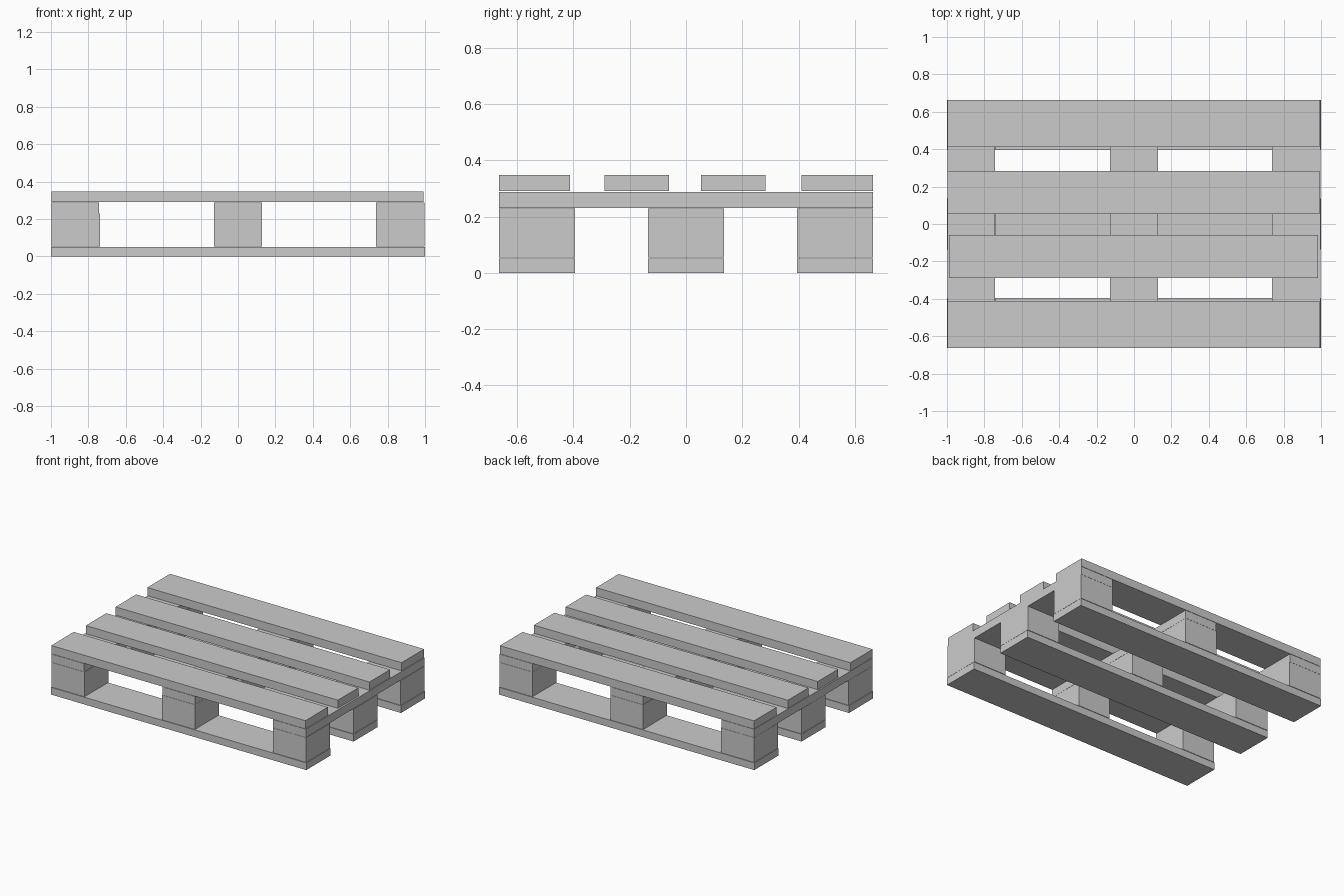
import bpy
import bmesh

if "Cube" in bpy.data.objects:
    bpy.data.objects.remove(bpy.data.objects["Cube"])


def box(name, x, y, z):
    """Axis-aligned box from (min, max) ranges."""
    bm = bmesh.new()
    bmesh.ops.create_cube(bm, size=1)
    for v in bm.verts:
        for i, (lo, hi) in enumerate((x, y, z)):
            v.co[i] = lo if v.co[i] < 0 else hi
    mesh = bpy.data.meshes.new(name)
    bm.to_mesh(mesh)
    bm.free()
    obj = bpy.data.objects.new(name, mesh)
    bpy.context.collection.objects.link(obj)


rows = {"front": (-0.664, -0.395), "middle": (-0.135, 0.135), "back": (0.395, 0.664)}
columns = {"left": (-0.998, -0.738), "centre": (-0.129, 0.127), "right": (0.738, 0.998)}

# Bottom runners with three spacer blocks on each
for row, y in rows.items():
    box(f"{row}_bottom_board", (-1, 1), y, (0, 0.051))
    for column, x in columns.items():
        box(f"{row}_{column}_block", x, y, (0.054, 0.229))

# Cross boards resting on the blocks
cross = {"left": (-0.998, -0.742), "centre": (-0.127, 0.127), "right": (0.738, 0.996)}
for column, x in cross.items():
    box(f"{column}_cross_board", x, (-0.664, 0.664), (0.230, 0.288))

# Deck boards, slightly uneven in width and length
deck = [
    ((-0.998, 0.993), (-0.664, -0.413)),
    ((-0.990, 0.985), (-0.289, -0.060)),
    ((-0.996, 0.993), (0.053, 0.283)),
    ((-0.998, 0.993), (0.411, 0.664)),
]
for i, (x, y) in enumerate(deck, 1):
    box(f"deck_board_{i}", x, y, (0.290, 0.348))
